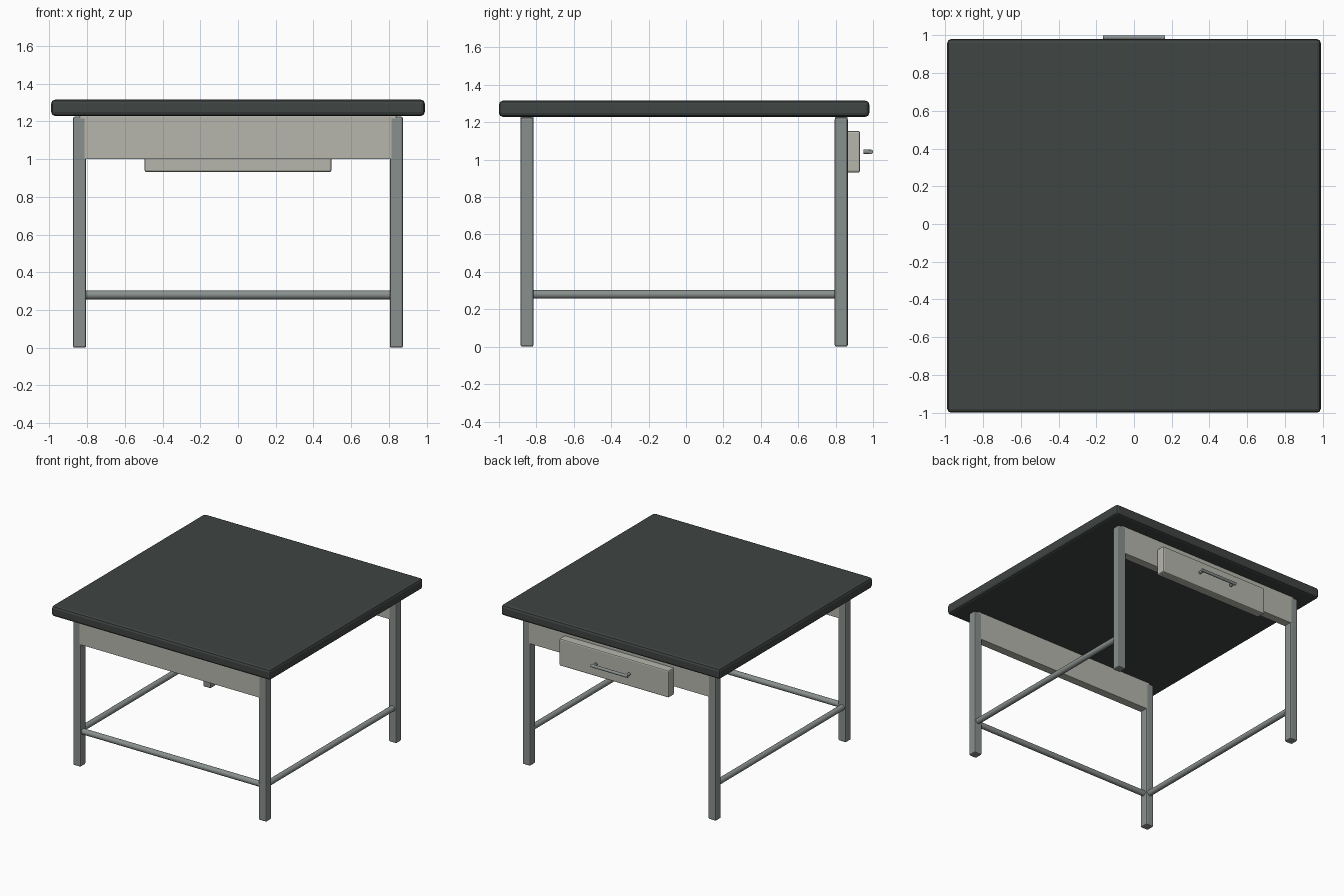
import bpy
from math import pi

if "Cube" in bpy.data.objects:
    bpy.data.objects.remove(bpy.data.objects["Cube"])

CY = -0.01   # centre of the frame in y
LEG = 0.84   # leg offset from the frame centre


def material(name, rgb):
    m = bpy.data.materials.new(name)
    m.diffuse_color = (*rgb, 1)
    m.use_nodes = True
    m.node_tree.nodes["Principled BSDF"].inputs["Base Color"].default_value = m.diffuse_color
    return m


DARK = material("dark_top", (0.05, 0.058, 0.054))
STEEL = material("steel", (0.25, 0.28, 0.265))
PANEL = material("panel", (0.47, 0.47, 0.42))


def finish(ob, name, mat, bevel=0, segments=2):
    ob.name = name
    ob.data.materials.append(mat)
    if bevel:
        b = ob.modifiers.new("bevel", 'BEVEL')
        b.width = bevel
        b.segments = segments
    return ob


def box(name, loc, size, mat, bevel):
    bpy.ops.mesh.primitive_cube_add(size=1, location=loc)
    ob = bpy.context.object
    ob.scale = size
    bpy.ops.object.transform_apply(location=False, rotation=False, scale=True)
    return finish(ob, name, mat, bevel)


def rod(name, loc, radius, length, axis, mat):
    rot = (0, pi / 2, 0) if axis == 'x' else (pi / 2, 0, 0)
    bpy.ops.mesh.primitive_cylinder_add(vertices=24, radius=radius, depth=length,
                                        location=loc, rotation=rot)
    bpy.ops.object.shade_smooth_by_angle()
    return finish(bpy.context.object, name, mat)


# Table top
box("table_top", (0, CY, 1.272), (1.98, 1.98, 0.086), DARK, 0.02)

# Legs and aprons (front and back only)
for sy, end in ((-1, "front"), (1, "back")):
    y = CY + sy * LEG
    for sx, side in ((-1, "left"), (1, "right")):
        box(f"{end}_{side}_leg", (sx * LEG, y, 0.6125), (0.07, 0.07, 1.225), STEEL, 0.01)
    box(f"{end}_apron", (0, y, 1.115), (1.68, 0.069, 0.23), PANEL, 0.004)

# Stretchers: front and both sides, open at the drawer side
rod("front_stretcher", (0, CY - LEG, 0.28), 0.023, 1.66, 'x', STEEL)
for sx, side in ((-1, "left"), (1, "right")):
    rod(f"{side}_stretcher", (sx * LEG, CY, 0.28), 0.023, 1.66, 'y', STEEL)

# Drawer front on the back apron
box("drawer_front", (0, 0.894, 1.042), (0.99, 0.074, 0.222), PANEL, 0.01)

# Drawer handle: bar and two posts
rod("handle_bar", (0, 0.988, 1.042), 0.012, 0.33, 'x', STEEL)
for sx, side in ((-1, "left"), (1, "right")):
    rod(f"handle_{side}_post", (sx * 0.15, 0.969, 1.042), 0.012, 0.042, 'y', STEEL)
